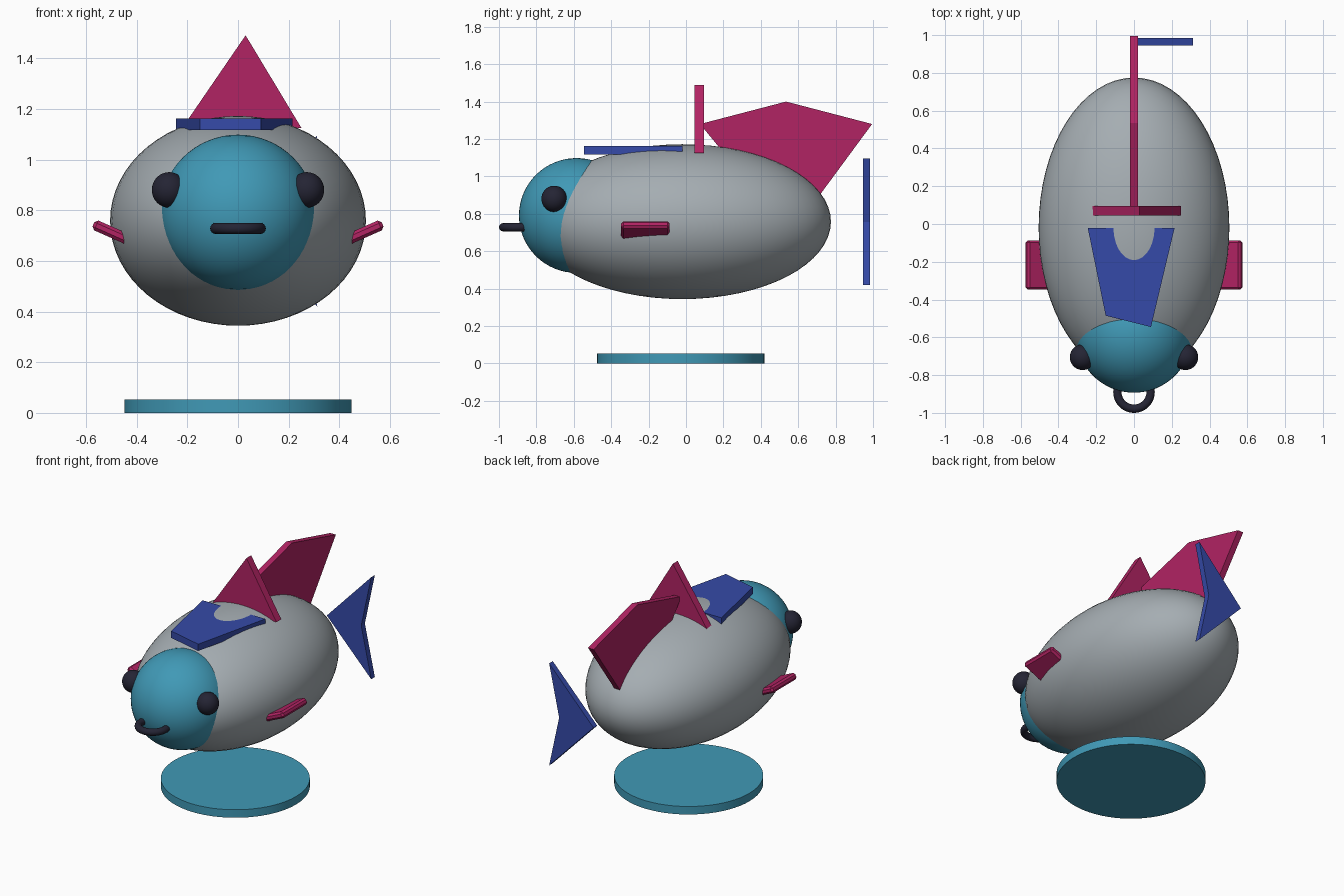
import bpy, bmesh, math
from mathutils import Matrix, Vector

if "Cube" in bpy.data.objects:
    bpy.data.objects.remove(bpy.data.objects["Cube"])


def material(name, rgb):
    lin = [((c / 255 + 0.055) / 1.055) ** 2.4 for c in rgb]
    m = bpy.data.materials.new(name)
    m.diffuse_color = (*lin, 1)
    m.use_nodes = True
    m.node_tree.nodes["Principled BSDF"].inputs["Base Color"].default_value = m.diffuse_color
    return m


GREY = material("body grey", (165, 173, 178))
TEAL = material("teal", (64, 153, 182))
BLUE = material("blue", (53, 74, 168))
PINK = material("magenta", (177, 35, 99))
DARK = material("dark navy", (36, 36, 52))


def finish(name, mat, smooth=False):
    ob = bpy.context.object
    ob.name = name
    ob.data.materials.append(mat)
    if smooth:
        bpy.ops.object.shade_smooth_by_angle(angle=math.radians(40))
    return ob


def ball(name, mat, centre, radii):
    bpy.ops.mesh.primitive_uv_sphere_add(segments=64, ring_count=32, radius=1, location=centre)
    bpy.context.object.scale = radii
    bpy.ops.object.transform_apply(location=False, rotation=False, scale=True)
    return finish(name, mat, True)


def plate(name, mat, points, thickness):
    """Flat outline of 3D points, extruded along the thickness vector."""
    bm = bmesh.new()
    face = bm.faces.new([bm.verts.new(p) for p in points])
    ext = bmesh.ops.extrude_face_region(bm, geom=[face], use_keep_orig=True)
    moved = [g for g in ext["geom"] if isinstance(g, bmesh.types.BMVert)]
    bmesh.ops.translate(bm, verts=moved, vec=Vector(thickness))
    bmesh.ops.recalc_face_normals(bm, faces=bm.faces)
    me = bpy.data.meshes.new(name)
    bm.to_mesh(me)
    bm.free()
    ob = bpy.data.objects.new(name, me)
    bpy.context.collection.objects.link(ob)
    me.materials.append(mat)
    return ob


# body and head
ball("body", GREY, (0, -0.02, 0.758), (0.505, 0.795, 0.414))
ball("head", TEAL, (0, -0.585, 0.791), (0.308, 0.308, 0.307))

# mouth ring, half sunk into the head
bpy.ops.mesh.primitive_torus_add(major_radius=0.088, minor_radius=0.022, major_segments=48,
                                 minor_segments=16, location=(0, -0.89, 0.728))
finish("mouth", DARK, True)

# eyes and side fins
for side, label in ((1, "right"), (-1, "left")):
    ball(f"eye_{label}", DARK, (side * 0.272, -0.705, 0.88), (0.068, 0.068, 0.07))
    bpy.ops.mesh.primitive_cube_add(size=1, location=(side * 0.47, -0.217, 0.70),
                                    rotation=(0, -side * math.radians(24), 0))
    bpy.context.object.scale = (0.22, 0.26, 0.042)
    bpy.ops.object.transform_apply(location=False, rotation=False, scale=True)
    fin = finish(f"side_fin_{label}", PINK)
    bev = fin.modifiers.new("bevel", "BEVEL")
    bev.width, bev.segments = 0.012, 1

# back fins: upright triangle across, five-sided fin lengthways
plate("cross_fin", PINK, [(-0.22, 0.045, 1.125), (0.25, 0.045, 1.125), (0.03, 0.045, 1.49)],
      (0, 0.05, 0))
plate("back_fin", PINK, [(-0.02, y, z) for y, z in
      ((0.075, 1.28), (0.535, 1.40), (0.995, 1.28), (0.63, 0.785), (0.35, 0.945))], (0.04, 0, 0))

# tail chevron
plate("tail_fin", BLUE, [(x, 0.946, z) for x, z in
      ((-0.012, 0.755), (0.313, 1.095), (0.24, 0.755), (0.313, 0.42))], (0, 0.038, 0))

# plate on the forward back, pierced by the body
plate("back_plate", BLUE, [(x, y, 1.117) for x, y in
      ((-0.245, -0.02), (0.215, -0.02), (0.09, -0.545), (-0.15, -0.485))], (0, 0, 0.045))

# base disc
bpy.ops.mesh.primitive_cylinder_add(vertices=64, radius=0.447, depth=0.053,
                                    location=(0, -0.028, 0.0265))
finish("base", TEAL, True)
